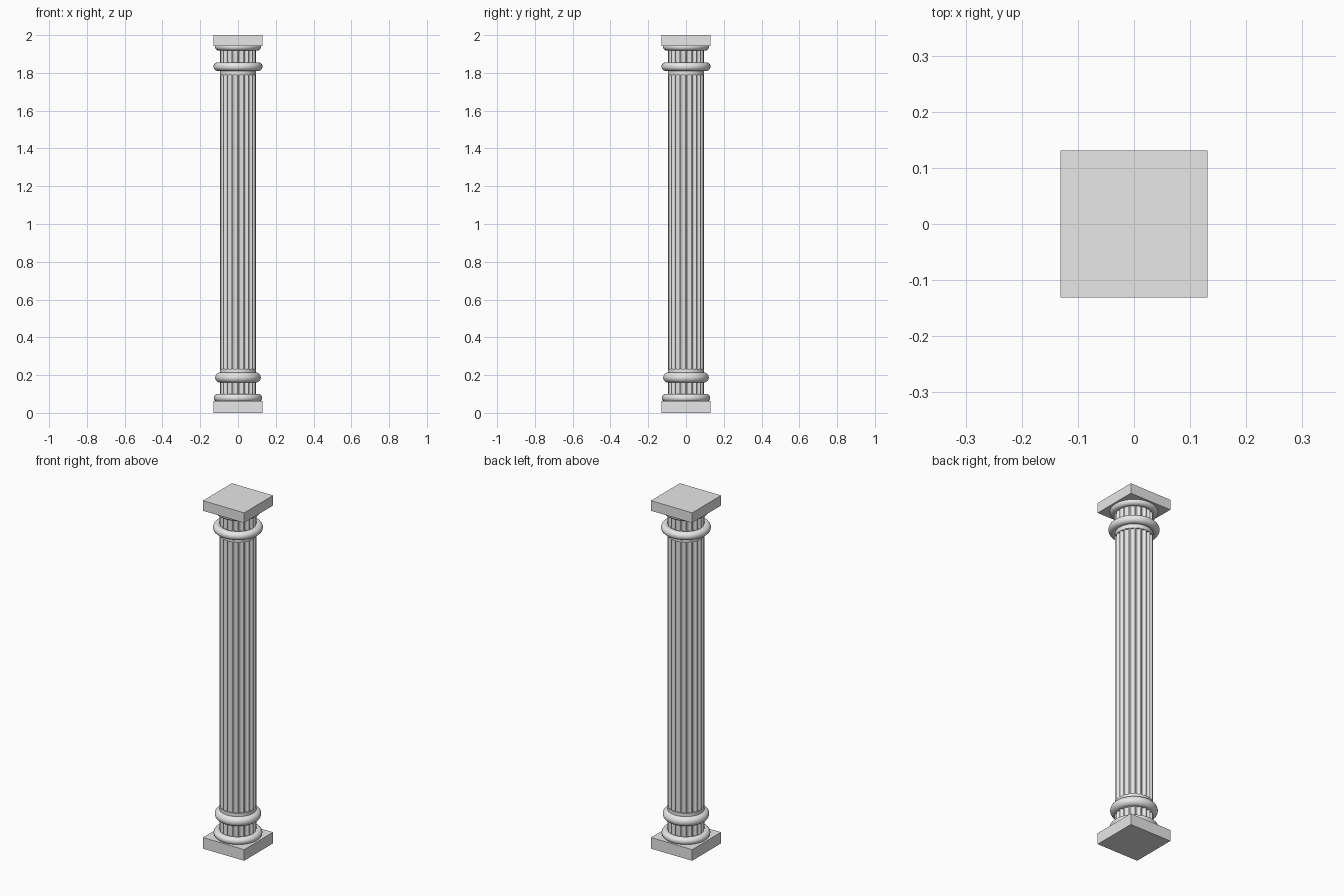
import bpy, math

if "Cube" in bpy.data.objects:
    bpy.data.objects.remove(bpy.data.objects["Cube"], do_unlink=True)

stone = bpy.data.materials.new("grey_stone")
stone.use_nodes = True
colour = (0.8, 0.8, 0.8, 1)
stone.diffuse_color = colour
stone.node_tree.nodes["Principled BSDF"].inputs["Base Color"].default_value = colour

SHAFT_R = 0.096
FLUTES = 20
STEPS = 8


def finish(obj, name, smooth=True):
    obj.name = name
    obj.data.materials.append(stone)
    if smooth:
        bpy.ops.object.select_all(action='DESELECT')
        obj.select_set(True)
        bpy.context.view_layer.objects.active = obj
        bpy.ops.object.shade_smooth_by_angle(angle=math.radians(30))


def slab(name, low, high, width=0.262):
    bpy.ops.mesh.primitive_cube_add(size=1, location=(0, 0, (low + high) / 2))
    obj = bpy.context.object
    obj.scale = (width, width, high - low)
    bpy.ops.object.transform_apply(location=False, scale=True)
    finish(obj, name, False)


def ring(name, z, outer, minor):
    bpy.ops.mesh.primitive_torus_add(
        major_radius=outer - minor, minor_radius=minor,
        major_segments=64, minor_segments=20, location=(0, 0, z))
    finish(bpy.context.object, name)


def drum(name, low, high, depth):
    """Upright prism whose outline is a circle with scooped flutes."""
    count = FLUTES * STEPS
    outline = []
    for i in range(count):
        t = (i % STEPS) / STEPS
        # narrow flat ridge, then a rounded groove
        scoop = math.sin(math.pi * (t - 0.125) / 0.875) if t > 0.125 else 0
        r = SHAFT_R - depth * scoop
        a = 2 * math.pi * (i - 0.5) / count
        outline.append((r * math.cos(a), r * math.sin(a)))
    verts = [(x, y, z) for z in (low, high) for x, y in outline]
    faces = [(i, (i + 1) % count, count + (i + 1) % count, count + i)
             for i in range(count)]
    faces += [tuple(reversed(range(count))), tuple(range(count, 2 * count))]
    mesh = bpy.data.meshes.new(name)
    mesh.from_pydata(verts, [], faces)
    obj = bpy.data.objects.new(name, mesh)
    bpy.context.collection.objects.link(obj)
    finish(obj, name)


# Square blocks at the ends
slab("base_plinth", 0, 0.064)
slab("top_abacus", 1.942, 2)

# Fluted shaft with plain collars between the flute runs
drum("lower_neck", 0.06, 0.165, 0.01)
drum("lower_collar", 0.165, 0.232, 0)
drum("shaft", 0.232, 1.79, 0.01)
drum("upper_collar", 1.79, 1.85, 0)
drum("upper_neck", 1.85, 1.945, 0.01)

# Rounded mouldings
ring("base_moulding", 0.079, 0.127, 0.021)
ring("lower_ring", 0.187, 0.121, 0.027)
ring("upper_ring", 1.833, 0.13, 0.023)
ring("top_moulding", 1.938, 0.122, 0.02)
